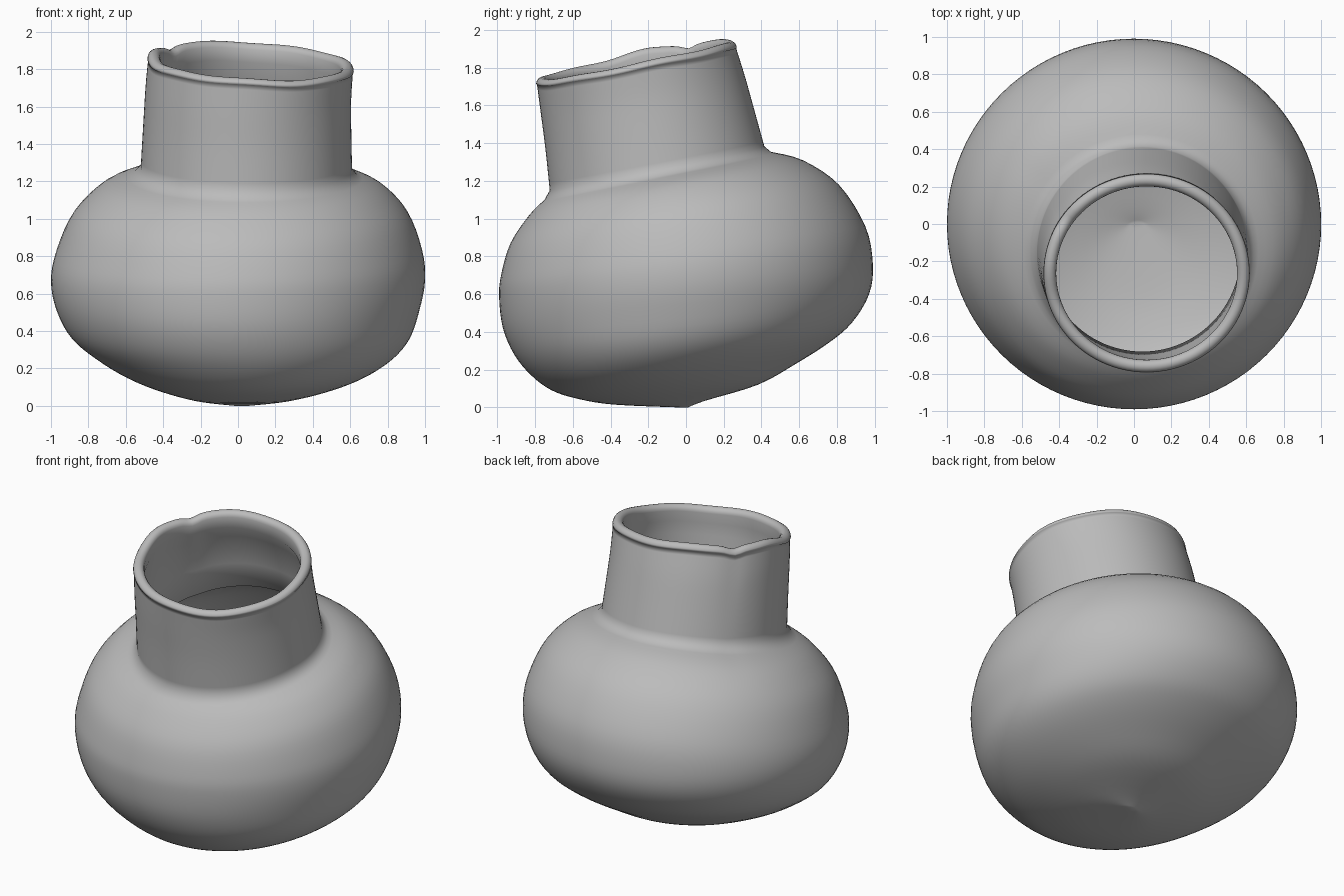
import bpy
import bmesh
import math

SIDES = 96
STEPS = 4

if "Cube" in bpy.data.objects:
    bpy.data.objects.remove(bpy.data.objects["Cube"])

clay = bpy.data.materials.new("grey clay")
clay.use_nodes = True
clay.diffuse_color = (0.5, 0.5, 0.5, 1)
clay.node_tree.nodes["Principled BSDF"].inputs["Base Color"].default_value = (0.5, 0.5, 0.5, 1)

# Leaning cross-sections: front y, front z, back y, back z, right x, left x
body = [
    (-.03, 0, .01, 0, -.02, .06),
    (-.38, .015, .1, .035, -.22, .27),
    (-.57, .045, .38, .12, -.42, .49),
    (-.71, .09, .58, .23, -.6, .68),
    (-.82, .17, .76, .345, -.76, .83),
    (-.91, .28, .88, .45, -.89, .92),
    (-.97, .42, .97, .6, -.97, .97),
    (-.99, .58, .99, .76, -1, 1),
    (-.98, .7, .95, .96, -.97, .985),
    (-.93, .87, .81, 1.18, -.88, .91),
    (-.83, 1.02, .62, 1.31, -.73, .78),
    (-.75, 1.1, .45, 1.355, -.56, .64),
]
neck = [
    (-.722, 1.15, .415, 1.385, -.52, .61),
    (-.745, 1.37, .37, 1.55, -.508, .606),
    (-.77, 1.56, .315, 1.75, -.495, .605),
    (-.79, 1.71, .265, 1.91, -.48, .615),
]


def smooth_rings(rings):
    """Catmull-Rom interpolation through the cross-sections."""
    out = []
    last = len(rings) - 1
    for i in range(last):
        quad = [rings[max(i - 1, 0)], rings[i], rings[i + 1], rings[min(i + 2, last)]]
        for s in range(STEPS):
            t = s / STEPS
            out.append(tuple(
                b + t / 2 * (c - a + t * (2 * a - 5 * b + 4 * c - d + t * (3 * (b - c) + d - a)))
                for a, b, c, d in zip(*quad)))
    return out + [rings[-1]]


def inset(ring, wall, lift=0):
    fy, fz, by, bz, rx, lx = ring
    return (fy + wall, fz + lift, by - wall, bz + lift, rx + wall, lx - wall)


def shrink(ring, k=0.96, mid_z=0.7):
    fy, fz, by, bz, rx, lx = ring
    return (fy * k, mid_z + (fz - mid_z) * k, by * k, mid_z + (bz - mid_z) * k, rx * k, lx * k)


def uneven(a):
    """Hand-made waviness of the rim, with a raised bit and a nick at one side."""
    wave = math.sin(3 * a + 1) * .004 + math.sin(7 * a) * .003
    return wave + .025 * math.exp(-((a - 3.1) / .3) ** 2) - .02 * math.exp(-((a - 2.55) / .1) ** 2)


def add_ring(bm, ring):
    fy, fz, by, bz, rx, lx = ring
    verts = []
    for i in range(SIDES):
        a = math.tau * i / SIDES
        c, s = math.cos(a), math.sin(a)
        z = (fz + bz) / 2 + (bz - fz) / 2 * s
        high = min(max((z - 1.1) / .6, 0), 1)
        z += high * (uneven(a) * high - .025 * c)
        verts.append(bm.verts.new(((rx + lx) / 2 + (lx - rx) / 2 * c,
                                   (fy + by) / 2 + (by - fy) / 2 * s, z)))
    return verts


# Rounded lip rolling over from the outer wall to the inner wall
top = neck[-1]
lip = [inset(top, .03 - .034 * math.cos(t * math.pi / 8), .035 * math.sin(t * math.pi / 8))
       for t in range(9)]

outer = smooth_rings(body) + smooth_rings(neck)
# Inner wall steps back a little under the lip
inner_neck = [inset(top, .06, -.07)] + [inset(r, .04) for r in neck[-2::-1]]
inner_body = [shrink(r) for r in reversed(smooth_rings(body[:-1]))]

bm = bmesh.new()
loops = [add_ring(bm, r) for r in outer + lip + inner_neck + inner_body]
for low, up in zip(loops, loops[1:]):
    for i in range(SIDES):
        j = (i + 1) % SIDES
        bm.faces.new((low[i], low[j], up[j], up[i]))
bm.faces.new(loops[0][::-1])
bm.faces.new(loops[-1])
bmesh.ops.recalc_face_normals(bm, faces=bm.faces)

mesh = bpy.data.meshes.new("pot")
bm.to_mesh(mesh)
bm.free()
mesh.materials.append(clay)
for face in mesh.polygons:
    face.use_smooth = True
pot = bpy.data.objects.new("pot", mesh)
bpy.context.collection.objects.link(pot)
